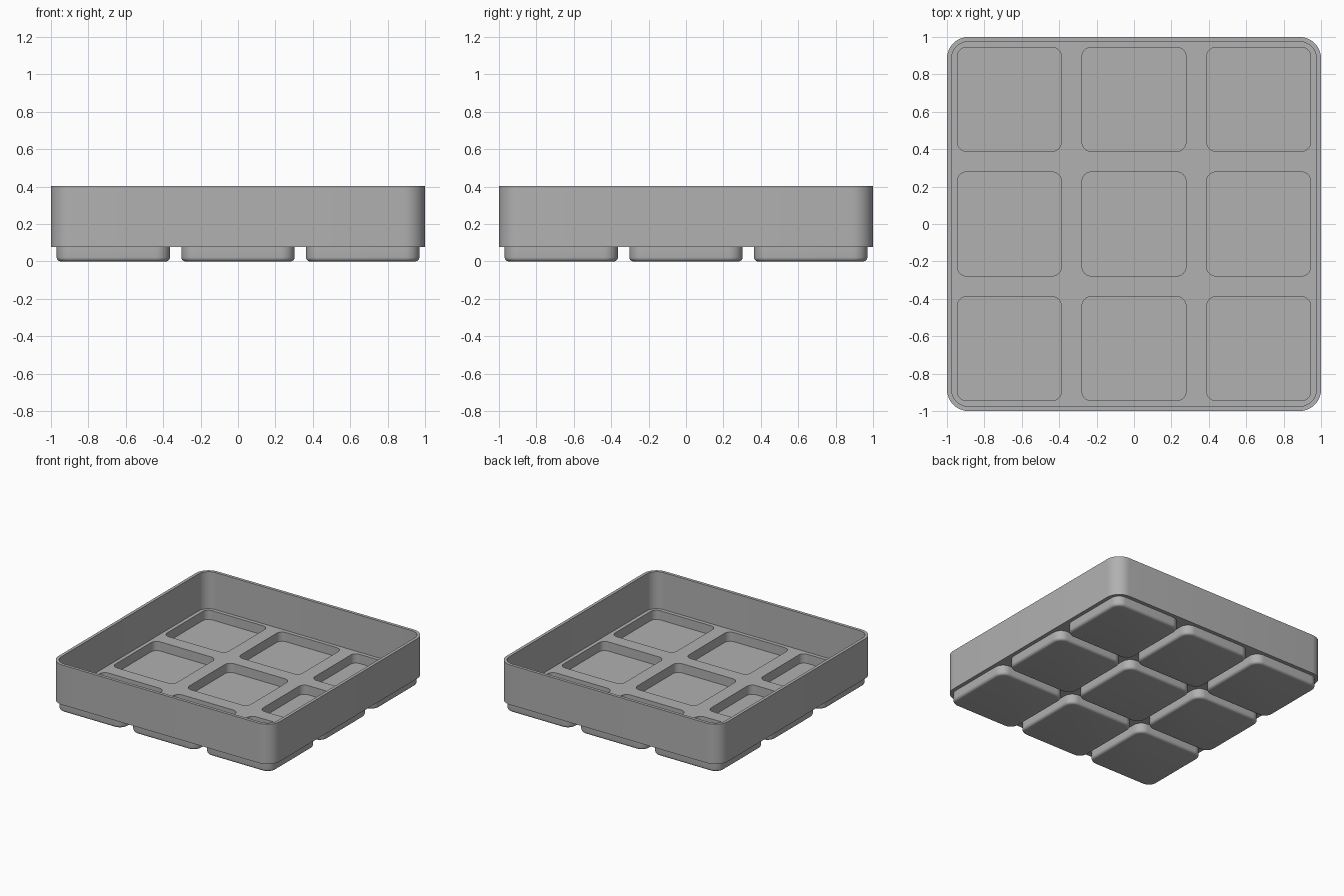
import bpy
import bmesh
from math import cos, sin, pi

cube = bpy.data.objects.get("Cube")
if cube:
    bpy.data.objects.remove(cube, do_unlink=True)

PITCH = 2 / 3
WALL = 0.025
FLOOR = 0.1
HEIGHT = 0.402
CORNER_STEPS = 10

grey = bpy.data.materials.new("plain grey")
grey.use_nodes = True
colour = (0.44, 0.44, 0.44, 1)
grey.diffuse_color = colour
grey.node_tree.nodes["Principled BSDF"].inputs["Base Color"].default_value = colour


def rounded_prism(bm, cx, cy, profile, radius):
    """Closed rounded square; profile lists (half width, z) from bottom to top."""
    widest = max(half for half, _ in profile)
    rings = []
    for half, z in profile:
        r = radius - (widest - half)
        ring = []
        for quarter in range(4):
            mid = (quarter + 0.5) * pi / 2
            sx = 1 if cos(mid) > 0 else -1
            sy = 1 if sin(mid) > 0 else -1
            for step in range(CORNER_STEPS + 1):
                a = (quarter + step / CORNER_STEPS) * pi / 2
                ring.append(bm.verts.new((cx + sx * (half - r) + r * cos(a),
                                          cy + sy * (half - r) + r * sin(a), z)))
        rings.append(ring)
    for low, high in zip(rings, rings[1:]):
        for i in range(len(low)):
            j = (i + 1) % len(low)
            bm.faces.new((low[i], low[j], high[j], high[i]))
    bm.faces.new(rings[0][::-1])
    bm.faces.new(rings[-1])


def make_object(name, centres, profile, radius):
    bm = bmesh.new()
    for cx, cy in centres:
        rounded_prism(bm, cx, cy, profile, radius)
    mesh = bpy.data.meshes.new(name)
    bm.to_mesh(mesh)
    bm.free()
    mesh.materials.append(grey)
    obj = bpy.data.objects.new(name, mesh)
    bpy.context.collection.objects.link(obj)
    return obj


def combine(target, tool, operation):
    """Apply a boolean and discard the helper."""
    tool.hide_render = True
    mod = target.modifiers.new(tool.name, "BOOLEAN")
    mod.object = tool
    mod.operation = operation
    mod.solver = "EXACT"
    bpy.context.view_layer.objects.active = target
    bpy.ops.object.modifier_apply(modifier=mod.name)
    bpy.data.objects.remove(tool, do_unlink=True)


middle = [(0, 0)]
cells = [(i * PITCH, j * PITCH) for i in (-1, 0, 1) for j in (-1, 0, 1)]

# Outer tray block
tray = make_object("tray", middle, [(1, 0.077), (1, HEIGHT)], 0.115)

# Nine feet with rounded lower edges
foot, edge = 0.303, 0.022
foot_profile = [(foot - edge * (1 - sin(a)), edge * (1 - cos(a)))
                for a in (pi / 2 * k / 5 for k in range(6))]
foot_profile.append((foot, 0.09))
combine(tray, make_object("feet", cells, foot_profile, 0.075), "UNION")

# Open interior
inside = 1 - WALL
combine(tray, make_object("interior", middle, [(inside, FLOOR), (inside, 0.6)], 0.09),
        "DIFFERENCE")

# Nine pockets sunk into the feet
pocket = foot - WALL
combine(tray, make_object("pockets", cells, [(pocket, WALL), (pocket, 0.2)], 0.05),
        "DIFFERENCE")

# Smooth corners, crisp rims
bpy.ops.object.select_all(action="DESELECT")
tray.select_set(True)
bpy.context.view_layer.objects.active = tray
bpy.ops.object.shade_smooth_by_angle(angle=pi / 6)
